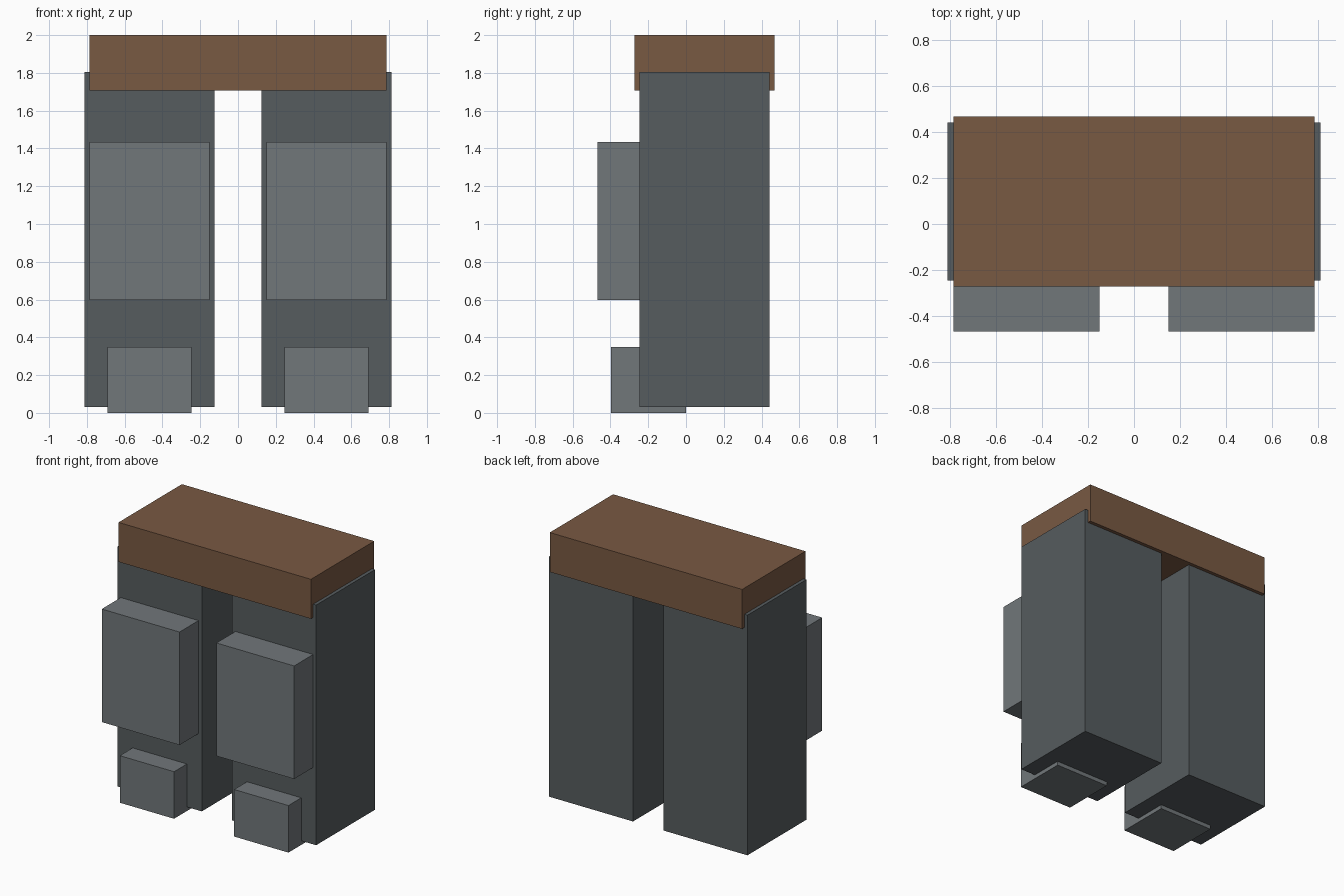
import bpy

if "Cube" in bpy.data.objects:
    bpy.data.objects.remove(bpy.data.objects["Cube"])


def material(name, rgb):
    mat = bpy.data.materials.new(name)
    mat.diffuse_color = (*rgb, 1.0)
    mat.use_nodes = True
    mat.node_tree.nodes["Principled BSDF"].inputs["Base Color"].default_value = mat.diffuse_color
    return mat


def box(name, x, y, z, mat):
    """Axis-aligned box given (min, max) ranges on each axis."""
    spans = (x, y, z)
    bpy.ops.mesh.primitive_cube_add(size=1, location=[(a + b) / 2 for a, b in spans])
    obj = bpy.context.object
    obj.name = name
    obj.scale = [b - a for a, b in spans]
    bpy.ops.object.transform_apply(location=False, rotation=False, scale=True)
    obj.data.materials.append(mat)
    return obj


brown = material("brown_leather", (0.19, 0.10, 0.055))
dark = material("dark_cloth", (0.093, 0.107, 0.114))
light = material("light_plate", (0.165, 0.184, 0.195))

# Waist belt over the tops of both legs
box("belt", (-0.787, 0.787), (-0.272, 0.468), (1.708, 2.0), brown)

# Mirrored legs with knee and shin plates: name, inner/outer x, y, z, material
parts = [
    ("leg", 0.124, 0.812, (-0.246, 0.442), (0.03, 1.806), dark),
    ("knee_plate", 0.151, 0.787, (-0.468, -0.10), (0.598, 1.434), light),
    ("foot_plate", 0.246, 0.690, (-0.396, 0.0), (0.0, 0.348), light),
]
for name, inner, outer, y, z, mat in parts:
    box(name + "_right", (inner, outer), y, z, mat)
    box(name + "_left", (-outer, -inner), y, z, mat)
